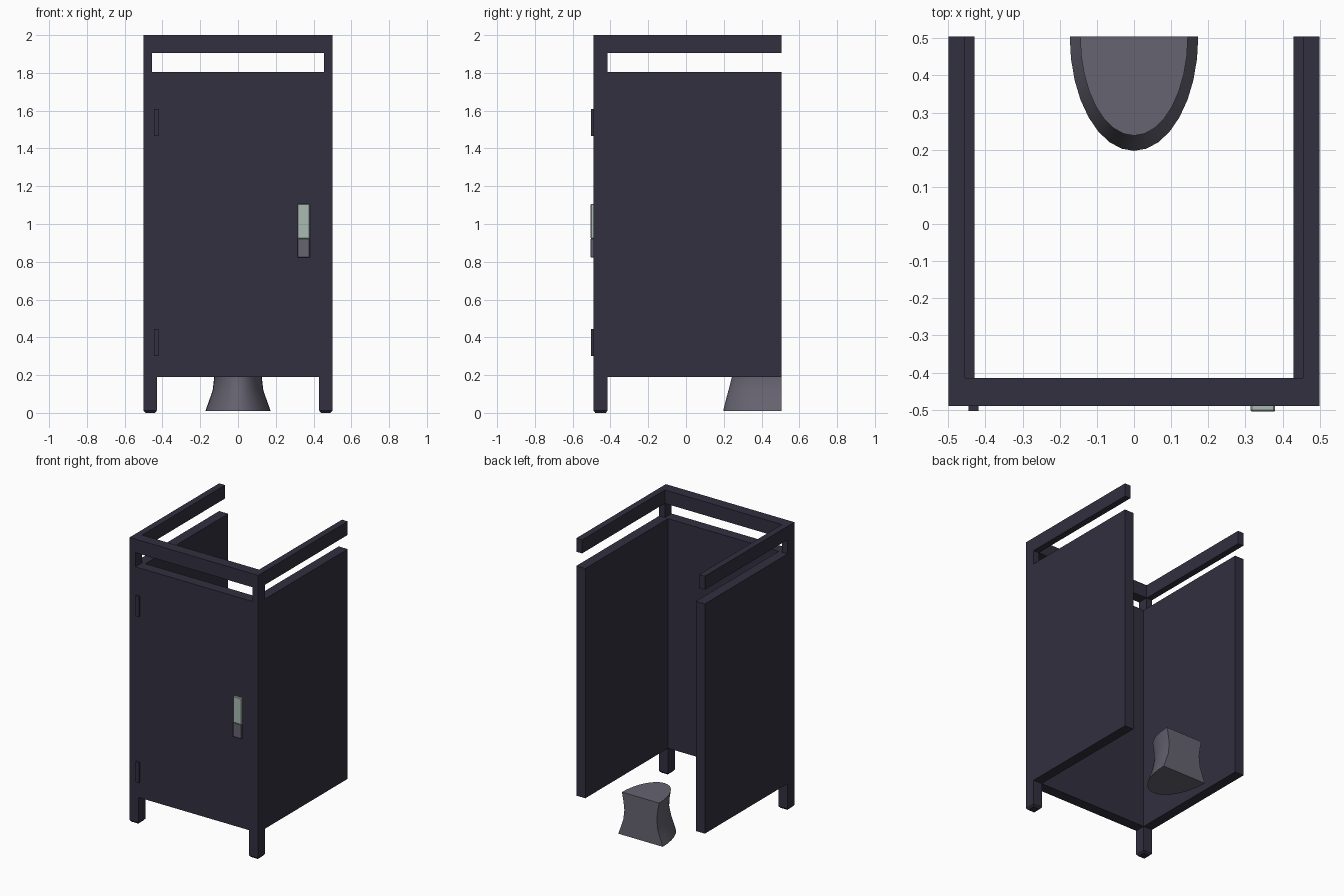
import bpy, bmesh, math

if "Cube" in bpy.data.objects:
    bpy.data.objects.remove(bpy.data.objects["Cube"])


def material(name, rgb):
    m = bpy.data.materials.new(name)
    m.diffuse_color = (*rgb, 1)
    m.use_nodes = True
    m.node_tree.nodes["Principled BSDF"].inputs["Base Color"].default_value = m.diffuse_color
    return m


DARK = material("dark_panel", (0.032, 0.029, 0.049))
GREY = material("grey_ceramic", (0.133, 0.125, 0.163))
GREEN = material("pale_green", (0.41, 0.50, 0.45))


def finish(name, bm, mat):
    bmesh.ops.recalc_face_normals(bm, faces=bm.faces)
    me = bpy.data.meshes.new(name)
    bm.to_mesh(me)
    bm.free()
    me.materials.append(mat)
    ob = bpy.data.objects.new(name, me)
    bpy.context.collection.objects.link(ob)
    return ob


def box(name, x, y, z, mat, bevel=0):
    bm = bmesh.new()
    bmesh.ops.create_cube(bm, size=1)
    for v in bm.verts:
        v.co = [(a + b) / 2 + c * (b - a) for (a, b), c in zip((x, y, z), v.co)]
    ob = finish(name, bm, mat)
    if bevel:
        b = ob.modifiers.new("bevel", 'BEVEL')
        b.width = bevel
        b.segments = 1
    return ob


FRONT = (-0.49, -0.415)

# door panel and top rail across the front
box("door", (-0.43, 0.43), FRONT, (0.19, 1.805), DARK)
box("front_rail", (-0.455, 0.455), FRONT, (1.905, 2.0), DARK)

# mirrored side walls, rails and front posts
for side, s in (("left", -1), ("right", 1)):
    def span(a, b):
        return tuple(sorted((s * a, s * b)))
    box(side + "_wall", span(0.43, 0.5), (-0.49, 0.505), (0.19, 1.805), DARK)
    box(side + "_rail", span(0.455, 0.5), (-0.49, 0.505), (1.905, 2.0), DARK)
    box(side + "_upper_post", span(0.455, 0.5), FRONT, (1.805, 1.905), DARK)

    # front leg tapering into a chamfered foot
    bm = bmesh.new()
    rings = []
    for z, inset in ((0, 0.01), (0.012, 0), (0.19, 0)):
        x0, x1 = span(0.43 + inset, 0.5 - inset)
        y0, y1 = FRONT[0] + inset, FRONT[1] - inset
        rings.append([bm.verts.new((x, y, z)) for x, y in
                      ((x0, y0), (x1, y0), (x1, y1), (x0, y1))])
    for lo, hi in zip(rings, rings[1:]):
        for i in range(4):
            j = (i + 1) % 4
            bm.faces.new((lo[i], lo[j], hi[j], hi[i]))
    bm.faces.new(rings[0])
    finish(side + "_front_leg", bm, DARK)

# hinges
for name, z in (("lower_hinge", 0.30), ("upper_hinge", 1.467)):
    box(name, (-0.445, -0.418), (-0.504, -0.485), (z, z + 0.143), DARK)

# door lock: pale plate above a grey plate
box("lock_plate", (0.314, 0.38), (-0.505, -0.485), (0.922, 1.107), GREEN, 0.004)
box("lock_latch", (0.314, 0.38), (-0.505, -0.485), (0.822, 0.924), GREY, 0.003)

# toilet pedestal: half ellipses stacked, cut flat at the back
bm = bmesh.new()
N = 16
rings = []
for z, w, front in ((0.01, 0.173, 0.197), (0.065, 0.153, 0.210), (0.12, 0.134, 0.225),
                    (0.19, 0.126, 0.243), (0.25, 0.133, 0.243), (0.31, 0.145, 0.238)):
    rings.append([bm.verts.new((w * math.cos(math.pi * i / N),
                                0.505 - (0.505 - front) * math.sin(math.pi * i / N), z))
                  for i in range(N + 1)])
for lo, hi in zip(rings, rings[1:]):
    for i in range(N + 1):
        j = (i + 1) % (N + 1)
        bm.faces.new((lo[i], lo[j], hi[j], hi[i]))
bm.faces.new(rings[0])
bm.faces.new(rings[-1])
pedestal = finish("toilet_pedestal", bm, GREY)
bpy.context.view_layer.objects.active = pedestal
pedestal.select_set(True)
bpy.ops.object.shade_smooth_by_angle(angle=math.radians(35))
